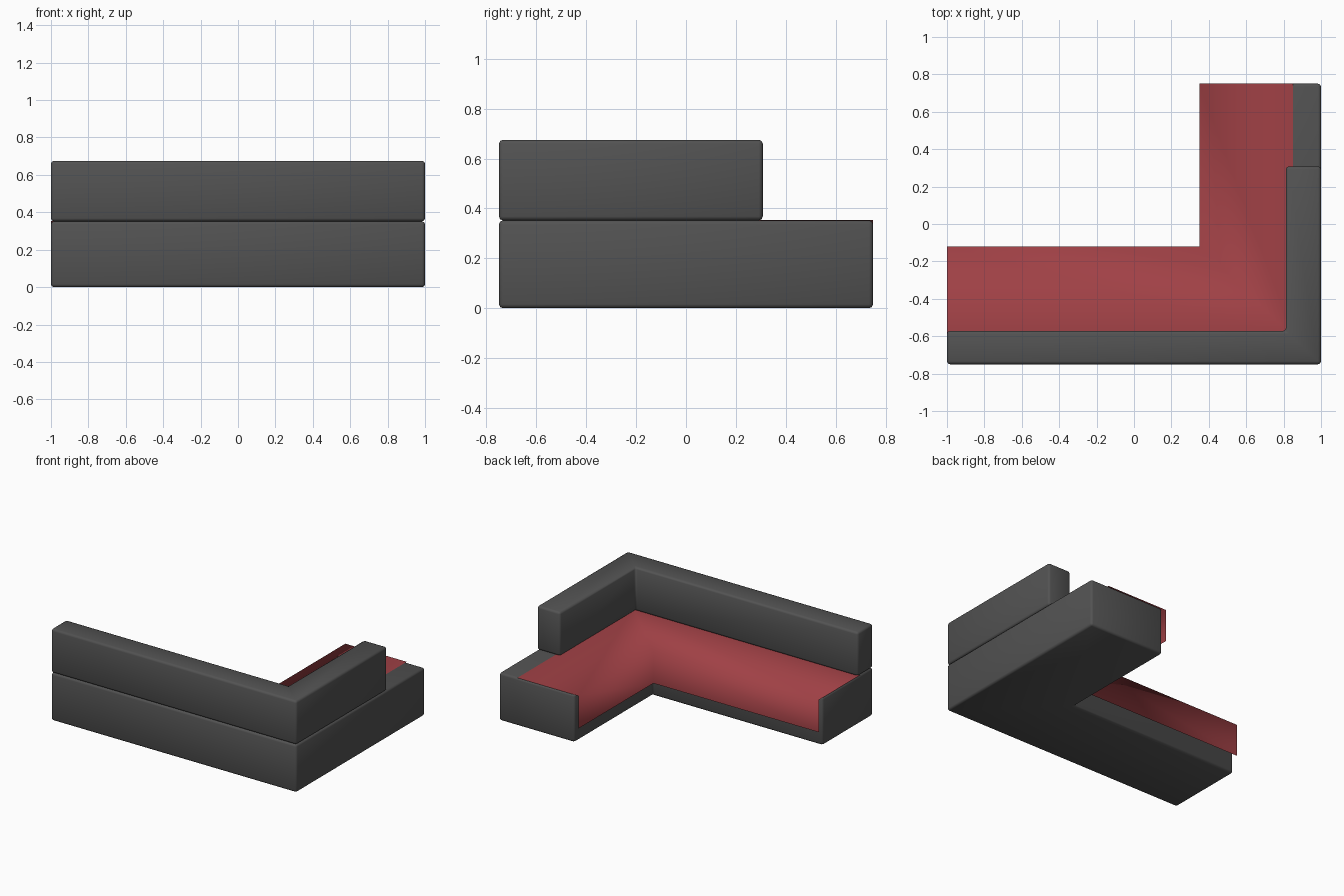
import bpy, bmesh, math

if "Cube" in bpy.data.objects:
    bpy.data.objects.remove(bpy.data.objects["Cube"])


def material(name, color):
    mat = bpy.data.materials.new(name)
    mat.diffuse_color = (*color, 1)
    mat.use_nodes = True
    mat.node_tree.nodes["Principled BSDF"].inputs["Base Color"].default_value = mat.diffuse_color
    return mat


def finish(name, bm, mat, angle):
    mesh = bpy.data.meshes.new(name)
    bm.to_mesh(mesh)
    bm.free()
    mesh.materials.append(mat)
    ob = bpy.data.objects.new(name, mesh)
    bpy.context.collection.objects.link(ob)
    bpy.ops.object.select_all(action='DESELECT')
    ob.select_set(True)
    bpy.context.view_layer.objects.active = ob
    bpy.ops.object.shade_smooth_by_angle(angle=math.radians(angle))
    return ob


def l_outline(x_in, y_in, y_end):
    # corner at right front, one arm to the left, one arm to the back
    return [(-1, -.75), (1, -.75), (1, y_end), (x_in, y_end), (x_in, y_in), (-1, y_in)]


def l_block(name, outline, z0, z1, mat, bevel=.016):
    bm = bmesh.new()
    face = bm.faces.new([bm.verts.new((x, y, z0)) for x, y in outline])
    ext = bmesh.ops.extrude_face_region(bm, geom=[face])["geom"]
    bmesh.ops.translate(bm, vec=(0, 0, z1 - z0),
                        verts=[v for v in ext if isinstance(v, bmesh.types.BMVert)])
    bmesh.ops.recalc_face_normals(bm, faces=bm.faces)
    bmesh.ops.bevel(bm, geom=bm.edges[:], offset=bevel, segments=2,
                    profile=.5, affect='EDGES', clamp_overlap=True)
    bmesh.ops.recalc_face_normals(bm, faces=bm.faces)
    return finish(name, bm, mat, 50)


dark = material("dark_fabric", (.085, .085, .085))
red = material("red_fabric", (.35, .052, .06))

# Upholstered base and backrest
l_block("base", l_outline(.385, -.162, .75), 0, .352, dark)
l_block("backrest", l_outline(.812, -.572, .308), .352, .675, dark)

# Red seat cover: flat L sheet, with a flap hanging over the inner fronts
bm = bmesh.new()
top = [(-1, -.6), (.85, -.6), (.85, .75), (.35, .75), (.35, -.12), (-1, -.12)]
vs = [bm.verts.new((x, y, .3535)) for x, y in top]
bm.faces.new(vs)
low = [bm.verts.new((v.co.x, v.co.y, .115)) for v in vs[3:]]
for i in range(2):
    bm.faces.new((vs[3 + i], low[i], low[i + 1], vs[4 + i]))
bmesh.ops.recalc_face_normals(bm, faces=bm.faces)
bm.faces.ensure_lookup_table()
bm.normal_update()
if bm.faces[0].normal.z < 0:
    bmesh.ops.reverse_faces(bm, faces=bm.faces)
finish("seat_cover", bm, red, 100)
